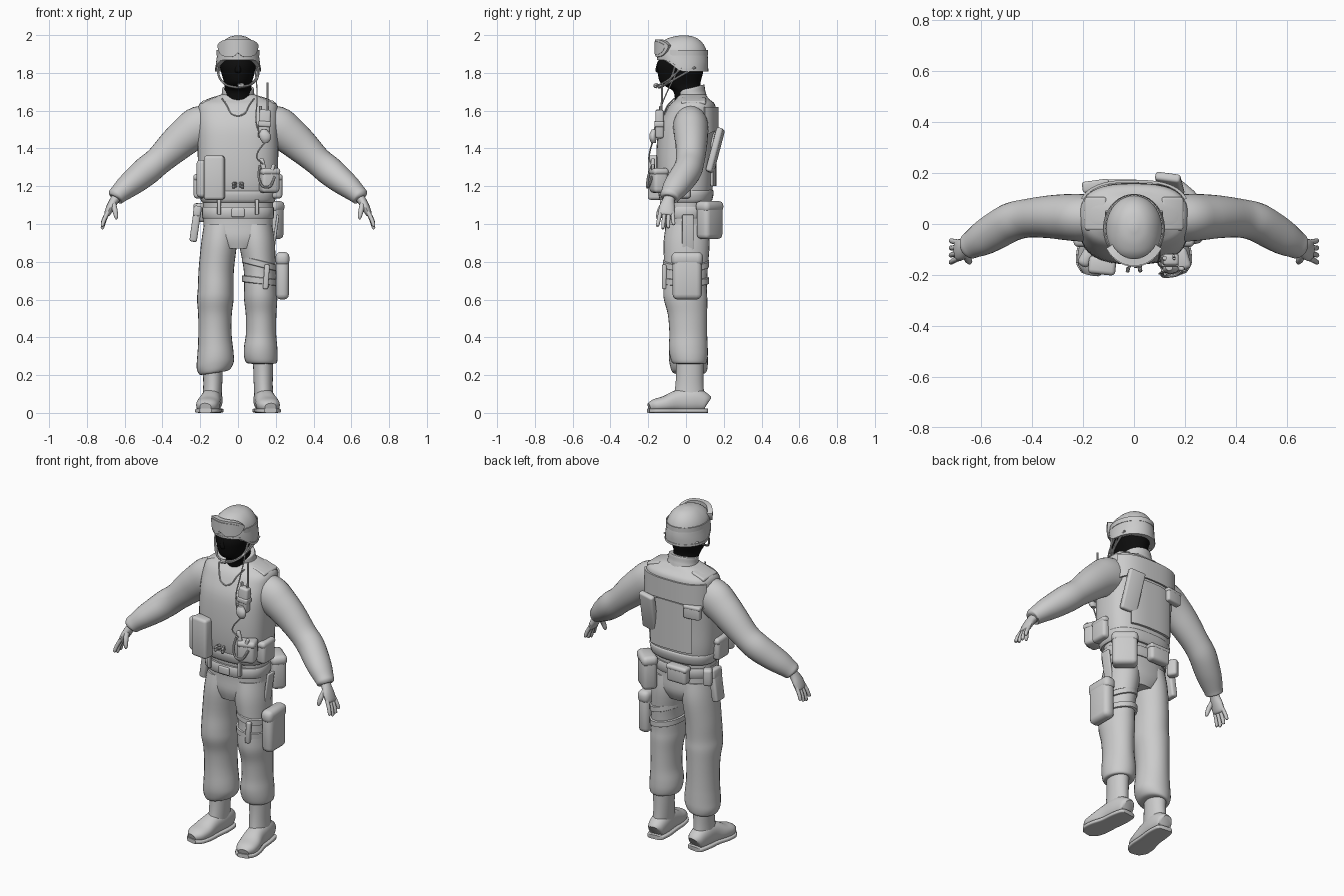
import bpy, bmesh, math
from mathutils import Vector, Euler


def material(name, rgb):
    m = bpy.data.materials.new(name)
    m.diffuse_color = (*rgb, 1)
    return m


GREY = material("cloth grey", (0.6, 0.6, 0.6))
BLACK = material("mask black", (0.004, 0.004, 0.004))


def finish(name, bm, mat=GREY, angle=40):
    bmesh.ops.recalc_face_normals(bm, faces=bm.faces)
    me = bpy.data.meshes.new(name)
    bm.to_mesh(me)
    bm.free()
    ob = bpy.data.objects.new(name, me)
    bpy.context.collection.objects.link(ob)
    me.materials.append(mat)
    bpy.ops.object.select_all(action='DESELECT')
    ob.select_set(True)
    bpy.context.view_layer.objects.active = ob
    bpy.ops.object.shade_smooth_by_angle(angle=math.radians(angle))
    return ob


def oval(a, n):
    c, s = math.cos(a), math.sin(a)
    return (math.copysign(abs(c) ** (2 / n), c), math.copysign(abs(s) ** (2 / n), s))


def spline(rows, k):
    out = []
    for i in range(len(rows) - 1):
        p = [rows[max(0, min(len(rows) - 1, i + d))] for d in (-1, 0, 1, 2)]
        for j in range(k):
            t = j / k
            out.append([0.5 * (2 * b + (c - a) * t + (2 * a - 5 * b + 4 * c - d) * t * t
                               + (3 * b - a - 3 * c + d) * t ** 3) for a, b, c, d in zip(*p)])
    return out + [list(rows[-1])]


def loft(name, rows, n=2, seg=28, k=4, ref=(0, 1, 0), flat=True, s=1, mat=GREY, warp=None):
    """Skin of oval rings; each row is x, y, z, radius, radius along ref."""
    rows = [[s * r[0], *r[1:]] for r in spline(rows, k)]
    pts = [Vector(r[:3]) for r in rows]
    bm, loops = bmesh.new(), []
    for i, r in enumerate(rows):
        t = Vector((0, 0, 1)) if flat else (pts[min(i + 1, len(pts) - 1)] - pts[max(i - 1, 0)]).normalized()
        v = Vector(ref)
        v = (v - t * v.dot(t)).normalized()
        u = v.cross(t)
        loop = []
        for j in range(seg):
            a, b = oval(2 * math.pi * j / seg, n)
            co = pts[i] + u * a * r[3] + v * b * r[4]
            loop.append(bm.verts.new(warp(co) if warp else co))
        loops.append(loop)
    for l0, l1 in zip(loops, loops[1:]):
        for j in range(seg):
            bm.faces.new((l0[j], l0[(j + 1) % seg], l1[(j + 1) % seg], l1[j]))
    bm.faces.new(loops[0])
    bm.faces.new(loops[-1])
    return finish(name, bm, mat)


def box(name, loc, size, rot=(0, 0, 0), bevel=0.015):
    bm = bmesh.new()
    bmesh.ops.create_cube(bm, size=1)
    e = Euler([math.radians(a) for a in rot]).to_matrix()
    for v in bm.verts:
        v.co = Vector(loc) + e @ Vector([c * d for c, d in zip(v.co, size)])
    bmesh.ops.bevel(bm, geom=bm.edges[:], offset=min(bevel, min(size) * 0.45), segments=3, profile=0.5, affect='EDGES')
    return finish(name, bm, angle=50)


def pouch(name, loc, size, rot=(0, 0, 0), bevel=0.018):
    """Soft bag with a lid lapping over its top."""
    box(name, loc, size, rot, bevel)
    e = Euler([math.radians(a) for a in rot]).to_matrix()
    lid = Vector(loc) + e @ Vector((0, 0, size[2] * 0.36))
    box(name + "_lid", lid, (size[0] * 1.06, size[1] * 1.08, size[2] * 0.3), rot, bevel)


def tube(name, pts, r=0.005, k=5):
    return loft(name, [(*p, r, r) for p in pts], seg=8, k=k, ref=(0.31, 0.8, 0.2), flat=False)


def panel(name, a0, a1, low, high, rx, ry, cy, n=2, thick=0.012, steps=24):
    """Curved plate wrapped on an oval; low and high give heights for u in -1..1."""
    bm, cols = bmesh.new(), []
    for i in range(steps + 1):
        u = 2 * i / steps - 1
        a, b = oval(math.radians(a0 + (a1 - a0) * i / steps), n)
        col = []
        for z, d in ((low(u), 0), (high(u), 0), (high(u), thick), (low(u), thick)):
            col.append(bm.verts.new((a * (rx + d), cy + b * (ry + d), z)))
        cols.append(col)
    for c0, c1 in zip(cols, cols[1:]):
        for j in range(4):
            bm.faces.new((c0[j], c0[(j + 1) % 4], c1[(j + 1) % 4], c1[j]))
    bm.faces.new(cols[0])
    bm.faces.new(cols[-1])
    return finish(name, bm)


def level(z):
    return lambda u: z


# Trousers, boots, sleeves and hands, once per side
loft("trouser_seat", [(0, .0, .87, .10, .10), (0, .005, .93, .172, .118), (0, .005, 1.02, .182, .115),
                      (0, .0, 1.15, .185, .12)], n=2.3)
for s, side in ((1, "left"), (-1, "right")):
    w, drop = (1, 0) if s > 0 else (1.1, -.03)
    loft(side + "_trouser_leg", [
        (.09, .005, 1.0, .09, .11), (.1, .003, .9, .095, .122), (.115, 0, .76, .085 * w, .115),
        (.118, -.005, .66, .086 * w, .115), (.12, -.002, .6, .088 * w, .115), (.122, .008, .52, .081 * w, .104),
        (.122, .012, .42, .08 * w, .1), (.12, .012, .35 + drop, .088 * w, .103),
        (.121, .015, .3 + drop, .089 * w, .1), (.125, .018, .265 + drop, .08, .09), (.13, .02, .26 + drop, .055, .07)],
        s=s, warp=lambda p: p + Vector((0, 0, -.03 * abs(p.x) / .2 if p.z < .4 and p.x < 0 else 0)))
    loft(side + "_boot_shaft", [(.133, .02, .32, .054, .074), (.133, .02, .22, .052, .072), (.134, .018, .14, .05, .075),
                                (.138, .015, .06, .05, .085)], s=s)
    foot = [(.132, .112, .05, .035, .03), (.133, .1, .055, .05, .046), (.137, .04, .068, .066, .055),
            (.145, -.04, .062, .06, .055), (.157, -.11, .046, .044, .062), (.166, -.165, .038, .035, .055),
            (.172, -.195, .03, .022, .03)]
    loft(side + "_boot_foot", foot, n=2.3, ref=(1, 0, 0), flat=False, s=s)
    loft(side + "_boot_sole", [(x, y * 1.02, .012, .012, r * 1.1) for x, y, z, h, r in foot],
         n=5, ref=(1, 0, 0), flat=False, s=s)
    loft(side + "_sleeve", [
        (.1, .025, 1.535, .09, .085), (.2, .025, 1.515, .11, .093), (.27, .027, 1.47, .1, .09), (.34, .028, 1.41, .09, .083),
        (.42, .022, 1.335, .076, .076), (.48, .008, 1.285, .077, .076), (.54, -.025, 1.235, .071, .074),
        (.59, -.055, 1.195, .062, .068), (.63, -.078, 1.16, .051, .056), (.648, -.088, 1.143, .046, .05),
        (.652, -.09, 1.138, .03, .033)], flat=False, s=s)
    loft(side + "_palm", [(.635, -.082, 1.155, .026, .03), (.655, -.092, 1.125, .024, .032), (.675, -.1, 1.09, .022, .042),
                          (.692, -.103, 1.055, .017, .042), (.697, -.104, 1.045, .01, .034)], flat=False, s=s, seg=16)
    for i, length in enumerate((.055, .07, .075, .062)):
        d = (i - 1.5) * -.021
        loft(f"{side}_finger_{i + 1}", [(.688, -.103 + d, 1.065, .011, .011),
             (.708, -.106 + d * 1.2, 1.055 - length * .5, .011, .0105),
             (.718, -.108 + d * 1.35, 1.055 - length, .009, .009),
             (.72, -.108 + d * 1.36, 1.05 - length, .004, .004)], flat=False, s=s, seg=10)
    loft(side + "_thumb", [(.66, -.115, 1.11, .014, .016), (.652, -.138, 1.075, .014, .014), (.645, -.148, 1.04, .011, .011),
                           (.643, -.15, 1.025, .004, .004)], flat=False, s=s, seg=10)

# Vest with hem, shoulder straps, collar and back panels
loft("vest", [(0, 0, 1.12, .18, .125), (0, 0, 1.14, .195, .135), (0, -.005, 1.22, .208, .148), (0, -.006, 1.35, .213, .152),
              (0, .004, 1.5, .214, .15), (0, .024, 1.59, .213, .135), (0, .034, 1.635, .204, .118),
              (0, .035, 1.66, .165, .09), (0, .033, 1.685, .09, .07)], n=2.7, seg=40)
loft("vest_hem", [(0, 0, 1.115, .19, .13), (0, 0, 1.13, .199, .14), (0, 0, 1.17, .205, .147), (0, 0, 1.18, .198, .14)],
     n=2.6, k=2, seg=40)
loft("collar", [(0, .03, 1.64, .105, .09), (0, .025, 1.68, .088, .078), (0, .022, 1.715, .084, .076), (0, .022, 1.72, .078, .07)],
     n=2, warp=lambda p: p + Vector((0, 0, .25 * (p.y - .02) if p.z > 1.66 else 0)))
panel("back_yoke", 25, 155, lambda u: 1.5 - .03 * u * u, level(1.62), .213, .143, .02, 2.7, .01)
panel("back_plate", 58, 122, level(1.2), lambda u: 1.49 - .06 * u ** 4, .208, .147, 0, 2.7, .014)
for s, side in ((1, "left"), (-1, "right")):
    tube(side + "_neckline", [(s * .085, -.06, 1.665), (s * .06, -.095, 1.63), (s * .035, -.117, 1.585), (0, -.125, 1.572)], .004)
    box(side + "_shoulder_strap", (s * .15, .04, 1.652), (.09, .13, .022), (0, s * 18, 0), .01)
    pouch(side + "_side_pouch", (s * .205, -.03, 1.2), (.06, .11, .13))
    box(side + "_belt_loop", (s * .1, -.128, 1.09), (.02, .02, .08), bevel=.004)
    for z in (1.2, 1.215):
        tube(side + "_front_toggle", [(s * .012, -.15, z), (s * .022, -.172, z), (s * .025, -.185, z - .01)], .008)

# Belt and its pouches
loft("belt", [(0, 0, 1.03, .182, .122), (0, 0, 1.035, .19, .13), (0, 0, 1.085, .191, .132), (0, 0, 1.09, .183, .124)], n=2.4, k=2)
box("belt_buckle", (0, -.13, 1.06), (.07, .02, .045), bevel=.006)
pouch("hip_bag", (.17, .125, 1.02), (.14, .085, .2), (0, 0, -40), .025)
pouch("rear_pouch", (-.05, .145, 1.06), (.13, .055, .1))
pouch("right_hip_case", (-.225, .03, 1.0), (.04, .08, .19), (0, 8, 0), .012)
box("right_hip_clip", (-.205, .085, 1.06), (.05, .06, .1), (0, 0, 30))

# Back pouches
box("back_long_pouch", (.14, .155, 1.39), (.1, .035, .24), (-14, -6, -8), .012)
pouch("back_small_pouch", (-.15, .15, 1.46), (.1, .04, .08), (0, 0, 8), .01)

# Chest pouches, tools and radio
box("right_chest_pouch", (-.125, -.163, 1.245), (.108, .07, .235), (0, 0, -6), .016)
box("right_chest_pouch_side", (-.185, -.13, 1.24), (.05, .08, .2), (0, 0, -30), .02)
pouch("left_chest_pouch", (.165, -.145, 1.23), (.1, .08, .13), (0, 0, 18), .02)
box("tool_grip", (.14, -.175, 1.28), (.025, .02, .14), (0, -14, 0), .008)
box("tool_blade", (.175, -.175, 1.27), (.02, .018, .1), (0, 18, 0), .008)
tube("tool_guard", [(.115, -.18, 1.31), (.11, -.2, 1.25), (.13, -.205, 1.2), (.17, -.198, 1.2), (.195, -.18, 1.25)], .007)
box("radio", (.14, -.14, 1.53), (.062, .045, .15), (0, 4, 0), .012)
box("radio_strap", (.14, -.142, 1.53), (.07, .052, .03), (0, 4, 0), .008)
for x, r in ((.12, .009), (.158, .007)):
    tube("radio_knob", [(x, -.135, 1.59), (x, -.133, 1.625)], r, 1)
tube("antenna", [(.156, -.13, 1.6), (.156, -.125, 1.75)], .0055, 1)
loft("push_to_talk", [(.145, -.172, 1.43, .015, .012), (.145, -.175, 1.45, .028, .018), (.142, -.175, 1.475, .03, .018),
                      (.138, -.17, 1.5, .014, .012)])
tube("talk_cable", [(.15, -.175, 1.44), (.11, -.19, 1.39), (.1, -.195, 1.35), (.13, -.185, 1.32), (.14, -.17, 1.3)], .004)
tube("headset_cable", [(.09, -.04, 1.82), (.1, -.09, 1.72), (.1, -.125, 1.64), (.095, -.155, 1.55), (.115, -.175, 1.47)], .0035)

# Thigh holster and its straps
pouch("thigh_holster", (.235, .006, .725), (.07, .155, .25), (0, 0, 0), .028)
for z, tilt in ((.79, -.25), (.7, -.12)):
    loft("thigh_strap", [(.115, 0, z + h, .088 + d, .117 + d) for h, d in ((-.018, 0), (-.015, .006), (.015, .006), (.018, 0))],
         k=1, warp=lambda p: p + Vector((0, 0, tilt * (p.x - .115))))
box("holster_hanger", (.195, .01, .93), (.015, .06, .24), (0, 8, 0), .005)
box("thigh_tool", (.15, -.115, .72), (.028, .025, .13), (0, 4, 0), .008)

# Masked head
loft("masked_head", [(0, .015, 1.64, .075, .072), (0, .01, 1.7, .074, .076), (0, -.012, 1.725, .07, .09),
                     (0, -.03, 1.75, .074, .107), (0, -.03, 1.8, .088, .12), (0, -.028, 1.85, .096, .124),
                     (0, -.02, 1.92, .085, .1)], mat=BLACK)
loft("mask_nose", [(0, -.135, 1.80, .016, .016), (0, -.142, 1.815, .018, .02), (0, -.137, 1.86, .01, .014)], mat=BLACK, seg=12)


# Helmet with a brim raised over the face
def lift(p):
    f = min(1, max(0, (-.03 - p.y) / .08))
    return p + Vector((0, 0, .06 * f * (2 - p.z) / .19))


shell = [(0, -.018, 1.812, .108, .118), (0, -.018, 1.81, .119, .132), (0, -.018, 1.83, .119, .135), (0, -.018, 1.87, .114, .135),
         (0, -.017, 1.92, .106, .125), (0, -.015, 1.96, .084, .101), (0, -.013, 1.987, .052, .064), (0, -.012, 1.999, .012, .015)]
loft("helmet", shell, warp=lift, seg=36)
loft("helmet_rim", [(0, -.018, z, .119 + d, .133 + d) for z, d in ((1.808, -.01), (1.808, .003), (1.822, .003), (1.823, -.002))],
     k=1, warp=lift, seg=36)
panel("goggle_strap", -30, 210, level(1.893), level(1.92), .109, .129, -.018, 2, .005)
panel("goggle_frame", 212, 328, lambda u: 1.885 + .05 * abs(u) ** 6 + .02 * max(0, 1 - abs(u) * 5),
      lambda u: 1.978 - .03 * u ** 4, .1, .118, -.018, 2, .028)
panel("goggle_lens", 220, 320, lambda u: 1.897 + .035 * abs(u) ** 6 + .022 * max(0, 1 - abs(u) * 5),
      lambda u: 1.966 - .02 * u ** 4, .12, .141, -.018, 2, .009)

# Chin strap and microphone
for s, side in ((1, "left"), (-1, "right")):
    for y in (-.06, .05):
        tube(side + "_chin_strap", [(s * .108, y, 1.83), (s * .098, -.06 + y * .3, 1.775), (s * .06, -.115, 1.735),
                                    (0, -.143, 1.722)], .006)
tube("microphone_boom", [(.112, -.03, 1.82), (.1, -.09, 1.765), (.06, -.145, 1.735), (.02, -.158, 1.733)], .005)
tube("microphone", [(.03, -.157, 1.734), (.0, -.16, 1.731)], .013, 1)
